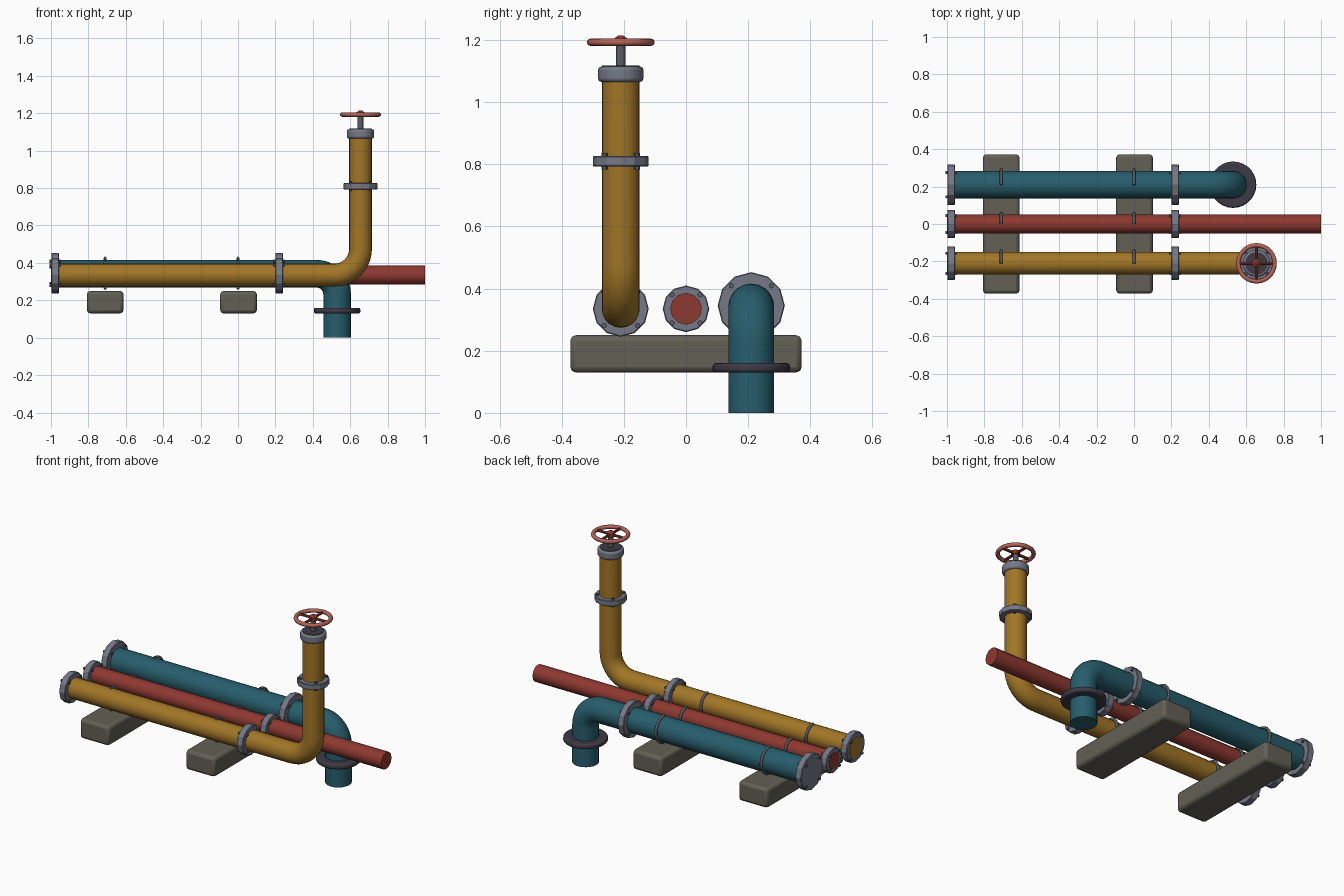
import bpy, bmesh, math
from mathutils import Vector, Matrix

if "Cube" in bpy.data.objects:
    bpy.data.objects.remove(bpy.data.objects["Cube"], do_unlink=True)


def material(name, *rgb):
    m = bpy.data.materials.new(name)
    m.use_nodes = True
    m.diffuse_color = (*rgb, 1)
    m.node_tree.nodes["Principled BSDF"].inputs["Base Color"].default_value = (*rgb, 1)
    return m


yellow = material("yellow paint", 0.36, 0.18, 0.02)
teal = material("teal paint", 0.02, 0.11, 0.15)
red = material("red paint", 0.27, 0.04, 0.03)
rim_red = material("pale red", 0.46, 0.13, 0.10)
grey = material("grey metal", 0.18, 0.19, 0.24)
steel = material("steel", 0.10, 0.11, 0.125)
dark = material("dark iron", 0.048, 0.042, 0.06)
concrete = material("concrete", 0.125, 0.115, 0.09)

X, Y, Z = Vector((1, 0, 0)), Vector((0, 1, 0)), Vector((0, 0, 1))


def finish(bm, name, mat, bevel=0.0, segments=1, smooth=35):
    bmesh.ops.recalc_face_normals(bm, faces=bm.faces[:])
    me = bpy.data.meshes.new(name)
    bm.to_mesh(me)
    bm.free()
    me.materials.append(mat)
    ob = bpy.data.objects.new(name, me)
    bpy.context.collection.objects.link(ob)
    if bevel:
        mod = ob.modifiers.new("Bevel", "BEVEL")
        mod.width, mod.segments = bevel, segments
        mod.limit_method = "ANGLE"
        mod.angle_limit = math.radians(40)
    if smooth:
        bpy.ops.object.select_all(action="DESELECT")
        ob.select_set(True)
        bpy.context.view_layer.objects.active = ob
        bpy.ops.object.shade_smooth_by_angle(angle=math.radians(smooth))
    return ob


def add_rod(bm, centre, axis, radius, length, sides, top=None):
    turn = axis.to_track_quat("Z", "Y").to_matrix().to_4x4()
    bmesh.ops.create_cone(bm, cap_ends=True, segments=sides, radius1=radius,
                          radius2=radius if top is None else top, depth=length,
                          matrix=Matrix.Translation(centre) @ turn)


def rod(name, mat, centre, axis, radius, length, sides=16, top=None, **kw):
    bm = bmesh.new()
    add_rod(bm, Vector(centre), axis, radius, length, sides, top)
    return finish(bm, name, mat, **kw)


def sweep(name, mat, path, normal, radius, sides, closed=False):
    """Round tube along a path that lies in the plane with this normal."""
    bm = bmesh.new()
    n, rings = len(path), []
    for i, p in enumerate(path):
        a = path[(i - 1) % n] if closed or i else p
        b = path[(i + 1) % n] if closed or i < n - 1 else p
        side = (b - a).normalized().cross(normal)
        angles = [math.tau * k / sides for k in range(sides)]
        rings.append([bm.verts.new(p + radius * (math.cos(t) * normal + math.sin(t) * side))
                      for t in angles])
    for i in range(n if closed else n - 1):
        r, s = rings[i], rings[(i + 1) % n]
        for k in range(sides):
            j = (k + 1) % sides
            bm.faces.new((r[k], r[j], s[j], s[k]))
    if not closed:
        bm.faces.new(rings[0])
        bm.faces.new(rings[-1])
    return finish(bm, name, mat, smooth=50)


def arc(centre, u, v, radius, start, end, steps):
    return [Vector(centre) + radius * (math.cos(t) * u + math.sin(t) * v)
            for t in (start + (end - start) * i / steps for i in range(steps + 1))]


def flange(name, centre, axis, radius, bolt_circle, thick=0.04):
    """Twelve-sided collar with four bolts through it."""
    centre = Vector(centre)
    rod(name, grey, centre, axis, radius, thick, 12, bevel=0.003, smooth=0)
    u = Y
    v = axis.cross(u)
    bm = bmesh.new()
    for k in range(4):
        t = math.pi / 4 + k * math.pi / 2
        add_rod(bm, centre + bolt_circle * (math.cos(t) * u + math.sin(t) * v),
                axis, 0.009, thick + 0.018, 6)
    finish(bm, name + "_bolts", steel, smooth=0)


# Yellow pipe: along the floor, then up to the valve
yy, yx, h, bend = -0.21, 0.655, 0.335, 0.14
path = [Vector((-1, yy, h))]
path += arc((yx - bend, yy, h + bend), X, Z, bend, -math.pi / 2, 0, 10)
path.append(Vector((yx, yy, 1.08)))
sweep("yellow_pipe", yellow, path, Y, 0.061, 20)

# Teal pipe: along the floor, then down into the ground
ty, tx, th, bend = 0.21, 0.53, 0.342, 0.11
path = [Vector((-0.997, ty, th))]
path += arc((tx - bend, ty, th - bend), X, Z, bend, math.pi / 2, 0, 10)
path.append(Vector((tx, ty, 0)))
sweep("teal_pipe", teal, path, Y, 0.074, 20)

# Straight red pipe
rod("red_pipe", red, (0, 0, h), X, 0.051, 2, 12)

# Collars and half-ring clamps on the three pipes
for label, y, z, pipe_r, flange_r, bolts in (
        ("yellow", yy, h, 0.061, 0.09, 0.076),
        ("red", 0, h, 0.051, 0.075, 0.064),
        ("teal", ty, 0.345, 0.074, 0.108, 0.091)):
    flange(label + "_end_flange", (-0.978, y, z), X, flange_r, bolts)
    flange(label + "_middle_flange", (0.22, y, z), X, flange_r, bolts)
    for side, x in (("outer", -0.71), ("inner", 0)):
        ring = arc((x, y, z), Y, Z, pipe_r + 0.007, -math.pi / 2, math.pi / 2, 12)
        sweep(label + "_clamp_" + side, steel, ring, X, 0.008, 8)

# Riser collar, valve cap, stem
flange("riser_flange", (yx, yy, 0.81), Z, 0.09, 0.074, 0.034)
rod("valve_cap", grey, (yx, yy, 1.09), Z, 0.073, 0.05, 24, bevel=0.012, segments=3)
rod("valve_cap_plate", dark, (yx, yy, 1.115), Z, 0.06, 0.006, 24)
rod("valve_stem", steel, (yx, yy, 1.15), Z, 0.015, 0.08, 12)

# Hand wheel
wheel = Vector((yx, yy, 1.193))
sweep("wheel_rim", rim_red, arc(wheel, X, Y, 0.097, 0, math.tau, 28)[:-1], Z, 0.012, 10, True)
bm = bmesh.new()
for axis in (X, Y):
    add_rod(bm, wheel, axis, 0.008, 0.19, 8)
finish(bm, "wheel_spokes", red)
rod("wheel_hub", red, wheel, Z, 0.024, 0.022, 12)
rod("wheel_hub_cap", red, wheel + Z * 0.016, Z, 0.024, 0.012, 12, top=0.008)

# Ground collar on the teal pipe
rod("ground_collar", dark, (tx, ty, 0.145), Z, 0.124, 0.03, 28, bevel=0.01, segments=3)

# Concrete supports
for side, x in (("outer", -0.71), ("inner", 0.003)):
    bm = bmesh.new()
    bmesh.ops.create_cube(bm, size=1, matrix=Matrix.Translation((x, 0, 0.19))
                          @ Matrix.Diagonal((0.196, 0.745, 0.12, 1)))
    finish(bm, "support_block_" + side, concrete, bevel=0.018, segments=2)
